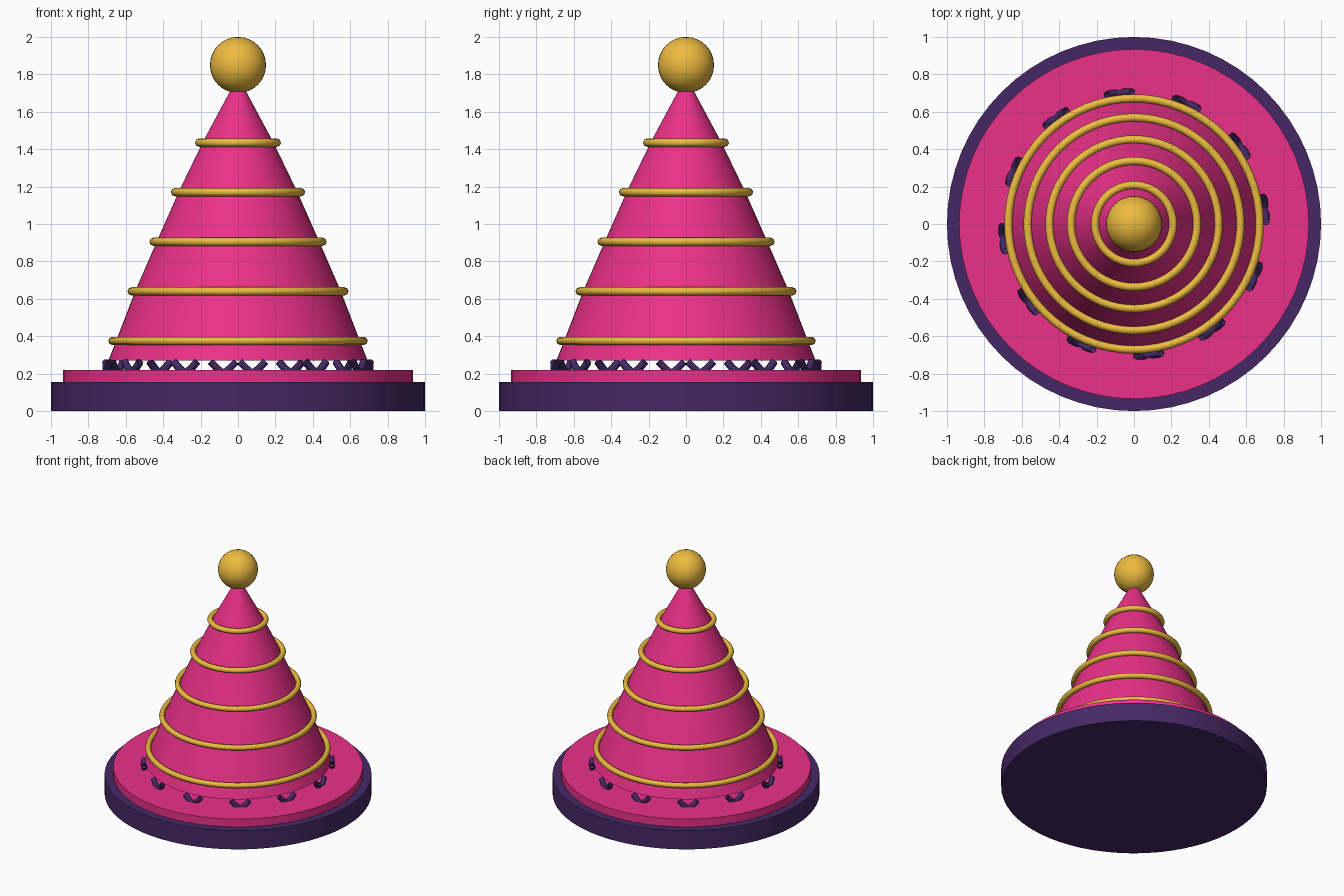
import bpy, math
from math import sin, cos, pi

if "Cube" in bpy.data.objects:
    bpy.data.objects.remove(bpy.data.objects["Cube"])


def material(name, rgb):
    m = bpy.data.materials.new(name)
    m.diffuse_color = (*rgb, 1)
    m.use_nodes = True
    m.node_tree.nodes["Principled BSDF"].inputs["Base Color"].default_value = m.diffuse_color
    return m


PURPLE = material("purple", (0.06, 0.022, 0.13))
PINK = material("pink", (0.83, 0.03, 0.25))
GOLD = material("gold", (0.85, 0.5, 0.05))


def finish(name, mat, angle=35):
    ob = bpy.context.object
    ob.name = name
    ob.data.materials.append(mat)
    bpy.ops.object.shade_smooth_by_angle(angle=math.radians(angle))
    return ob


def disc(name, r, z0, z1, mat):
    bpy.ops.mesh.primitive_cylinder_add(vertices=64, radius=r, depth=z1 - z0,
                                        location=(0, 0, (z0 + z1) / 2))
    return finish(name, mat)


def lathe(name, profile, mat, n=64):
    verts = [(r * cos(2 * pi * i / n), r * sin(2 * pi * i / n), z)
             for r, z in profile for i in range(n)]
    faces = [(k * n + i, k * n + (i + 1) % n, (k + 1) * n + (i + 1) % n, (k + 1) * n + i)
             for k in range(len(profile) - 1) for i in range(n)]
    faces.append(tuple(reversed(range(n))))
    faces.append(tuple(range((len(profile) - 1) * n, len(profile) * n)))
    me = bpy.data.meshes.new(name)
    me.from_pydata(verts, [], faces)
    ob = bpy.data.objects.new(name, me)
    bpy.context.collection.objects.link(ob)
    bpy.ops.object.select_all(action='DESELECT')
    ob.select_set(True)
    bpy.context.view_layer.objects.active = ob
    return finish(name, mat)


# Stepped base
disc("base_disc", 1.0, 0, 0.155, PURPLE)
disc("upper_disc", 0.935, 0.155, 0.22, PINK)

# Slightly bulging cone, raised just above the base
lathe("cone_body", [(0.693, 0.27), (0.652, 0.375), (0.55, 0.64), (0.435, 0.905),
                    (0.318, 1.17), (0.19, 1.435), (0.048, 1.70), (0.02, 1.75)], PINK)

# Gold bands
for i, r in enumerate((0.672, 0.569, 0.452, 0.337, 0.208)):
    bpy.ops.mesh.primitive_torus_add(major_radius=r, minor_radius=0.022,
                                     major_segments=64, minor_segments=8,
                                     location=(0, 0, 0.375 + 0.265 * i))
    finish(f"gold_band_{i + 1}", GOLD, 60)

# Ball on top
bpy.ops.mesh.primitive_uv_sphere_add(segments=32, ring_count=16, radius=0.15,
                                     location=(0, 0, 1.85))
finish("top_ball", GOLD)

# Small V-shaped swags around the foot of the cone
for i in range(12):
    cu = bpy.data.curves.new("swag", 'CURVE')
    cu.dimensions = '3D'
    cu.bevel_depth = 0.021
    cu.bevel_resolution = 1
    sp = cu.splines.new('POLY')
    path = [(0.8, 0.264), (3.6, 0.228), (6.4, 0.206), (9.2, 0.228), (12.0, 0.264)]
    sp.points.add(len(path) - 1)
    for p, (deg, z) in zip(sp.points, path):
        a = math.radians(30 * i + deg)
        p.co = (0.705 * cos(a), 0.705 * sin(a), z, 1)
    cu.materials.append(PURPLE)
    ob = bpy.data.objects.new(f"swag_{i + 1}", cu)
    bpy.context.collection.objects.link(ob)
